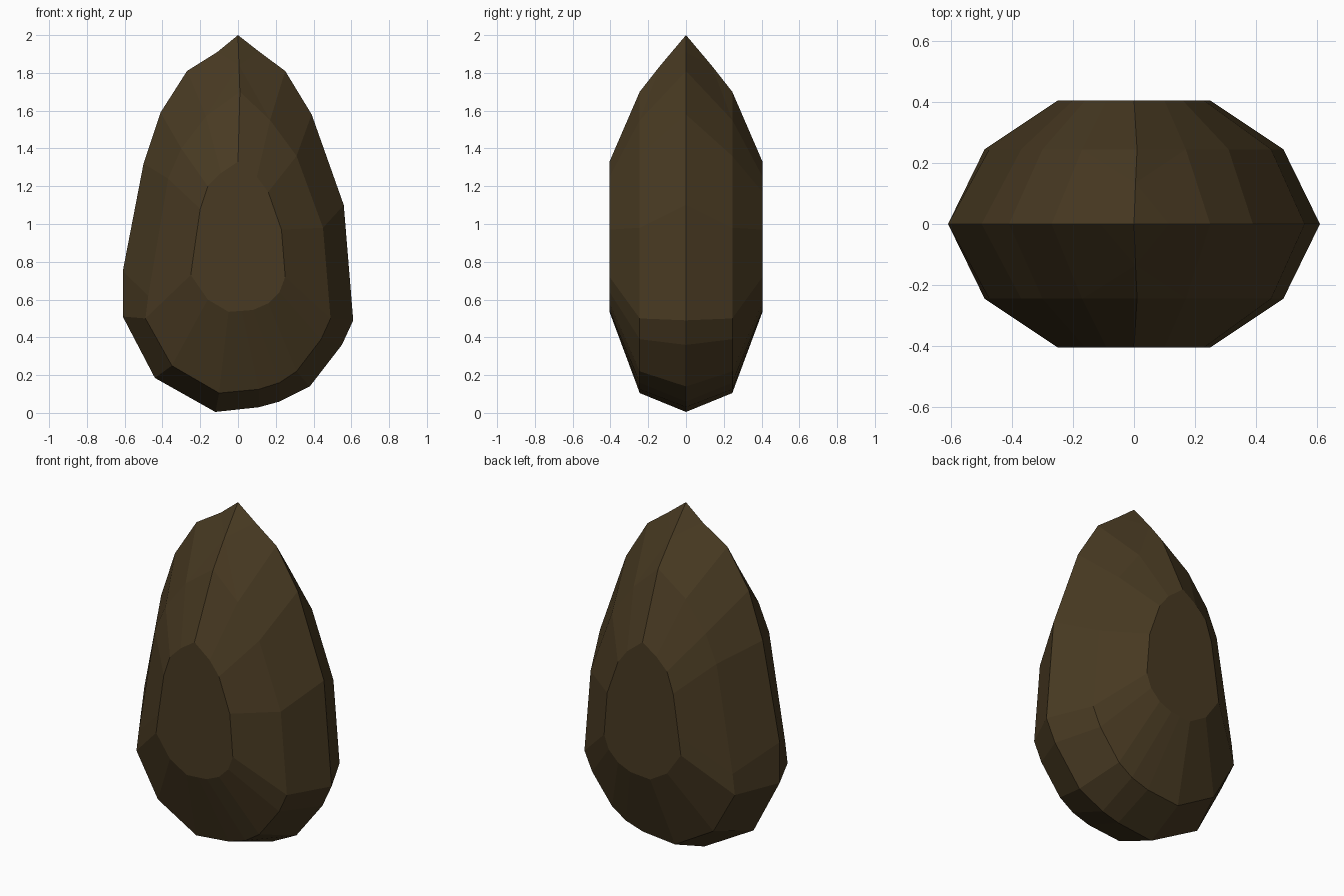
import bpy, bmesh

if "Cube" in bpy.data.objects:
    bpy.data.objects.remove(bpy.data.objects["Cube"])

# Three outlines (x, z), matching point for point, clockwise from the top
RIM = [(0, 2.0), (.25, 1.81), (.39, 1.58), (.56, 1.10), (.61, .49), (.55, .36),
       (.38, .14), (.22, .06), (.11, .03), (-.12, .005), (-.44, .185),
       (-.61, .51), (-.61, .75), (-.50, 1.32), (-.41, 1.59), (-.27, 1.81)]
SHOULDER = [(.01, 1.70), (.17, 1.55), (.31, 1.36), (.45, .98), (.49, .50), (.44, .39),
            (.31, .22), (.22, .16), (.11, .125), (-.10, .105), (-.35, .25),
            (-.49, .50), (-.475, .62), (-.37, 1.24), (-.30, 1.40), (-.17, 1.57)]
CAP = [(0, 1.33), (.10, 1.25), (.16, 1.17), (.23, .97), (.25, .72), (.22, .64),
       (.16, .58), (.08, .545), (.02, .54), (-.05, .535), (-.16, .60),
       (-.25, .73), (-.235, .84), (-.20, 1.08), (-.16, 1.20), (-.09, 1.27)]

bm = bmesh.new()


def ring(points, y):
    return [bm.verts.new((x, y, z)) for x, z in points]


rim, shoulder, cap = ring(RIM, 0), ring(SHOULDER, -.245), ring(CAP, -.405)
n = len(rim)

# Bevelled bands; the two rim facets beside the tip are built separately
for i in range(n):
    j = (i + 1) % n
    bm.faces.new((shoulder[i], shoulder[j], cap[j], cap[i]))
    if 0 < i < n - 1:
        bm.faces.new((rim[i], rim[j], shoulder[j], shoulder[i]))
bm.faces.new(cap)

# Small pointed tip with its own facets
ridge = bm.verts.new((.005, -.135, 1.84))
for x, k in ((-.11, n - 1), (.115, 1)):
    side = bm.verts.new((x, 0, 1.91))
    bm.faces.new((rim[0], side, ridge))
    bm.faces.new((side, rim[k], shoulder[k], ridge))
    bm.faces.new((ridge, shoulder[k], shoulder[0]))

# Mirror the front half to the back and weld the seam
copy = bmesh.ops.duplicate(bm, geom=bm.verts[:] + bm.edges[:] + bm.faces[:])
for v in copy["geom"]:
    if isinstance(v, bmesh.types.BMVert):
        v.co.y *= -1
bmesh.ops.remove_doubles(bm, verts=bm.verts[:], dist=.0005)
bmesh.ops.recalc_face_normals(bm, faces=bm.faces[:])

mesh = bpy.data.meshes.new("seed")
bm.to_mesh(mesh)
bm.free()
seed = bpy.data.objects.new("seed", mesh)
bpy.context.collection.objects.link(seed)

# Dark brown shell
brown = bpy.data.materials.new("brown_shell")
brown.diffuse_color = (.065, .042, .016, 1)
brown.use_nodes = True
brown.node_tree.nodes["Principled BSDF"].inputs["Base Color"].default_value = brown.diffuse_color
mesh.materials.append(brown)
